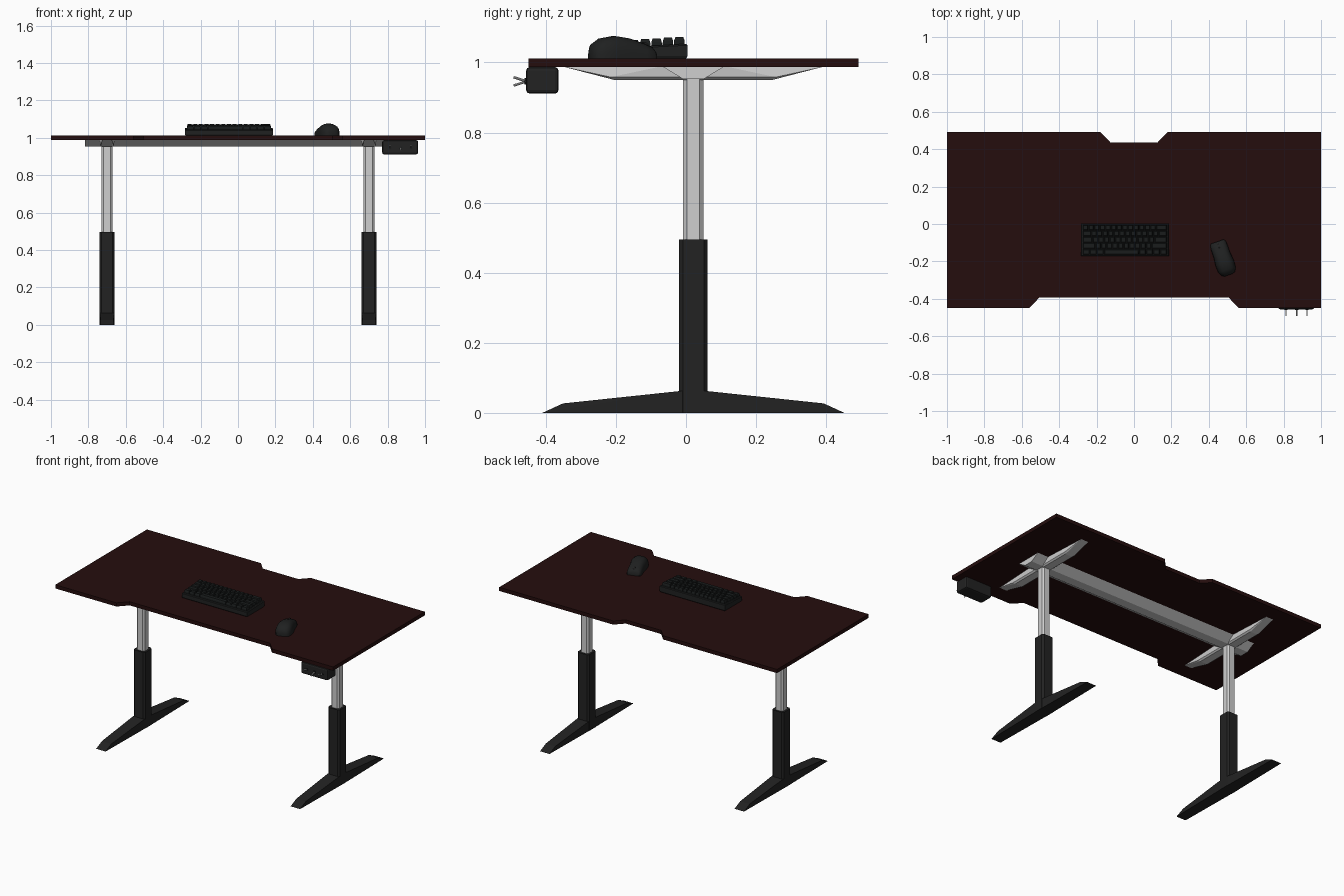
import bpy, bmesh, math
from mathutils import Vector, Matrix

if "Cube" in bpy.data.objects:
    bpy.data.objects.remove(bpy.data.objects["Cube"])


def material(name, r, g, b):
    m = bpy.data.materials.new(name)
    m.diffuse_color = (r, g, b, 1)
    m.use_nodes = True
    m.node_tree.nodes["Principled BSDF"].inputs["Base Color"].default_value = m.diffuse_color
    return m


MAROON = material("dark maroon", 0.018, 0.004, 0.004)
BLACK = material("soft black", 0.016, 0.016, 0.016)
SILVER = material("silver", 0.62, 0.62, 0.62)
KEYS = material("key black", 0.010, 0.012, 0.012)
CHARCOAL = material("charcoal", 0.014, 0.015, 0.015)


def finish(name, bm, mat):
    bmesh.ops.recalc_face_normals(bm, faces=bm.faces)
    me = bpy.data.meshes.new(name)
    bm.to_mesh(me)
    bm.free()
    me.materials.append(mat)
    ob = bpy.data.objects.new(name, me)
    bpy.context.collection.objects.link(ob)
    return ob


def hull(name, pts, mat):
    """Convex solid around a set of points, with flat faces merged."""
    bm = bmesh.new()
    for p in pts:
        bm.verts.new(p)
    bmesh.ops.convex_hull(bm, input=bm.verts)
    bmesh.ops.dissolve_limit(bm, angle_limit=0.01, verts=bm.verts, edges=bm.edges)
    return finish(name, bm, mat)


def octagon(cx, cy, h, c, z):
    k = h - c
    return [(cx + sx * a, cy + sy * b, z) for sx in (-1, 1) for sy in (-1, 1)
            for a, b in ((h, k), (k, h))]


def rod(name, a, b, r, mat, sides=10):
    a, b = Vector(a), Vector(b)
    bm = bmesh.new()
    rot = (b - a).to_track_quat('Z', 'Y').to_matrix().to_4x4()
    bmesh.ops.create_cone(bm, cap_ends=True, segments=sides, radius1=r, radius2=r,
                          depth=(b - a).length,
                          matrix=Matrix.Translation((a + b) / 2) @ rot)
    return finish(name, bm, mat)


# Desktop board with a wide front notch and a small back notch
TOP, UNDER, CY = 1.011, 0.987, 0.021
outline = [(-1, -0.45), (-0.56, -0.45), (-0.505, -0.392), (0.505, -0.392), (0.56, -0.45),
           (1, -0.45), (1, 0.492), (0.18, 0.492), (0.127, 0.437), (-0.127, 0.437),
           (-0.18, 0.492), (-1, 0.492)]
bm = bmesh.new()
face = bm.faces.new([bm.verts.new((x, y, UNDER)) for x, y in outline])
ext = bmesh.ops.extrude_face_region(bm, geom=[face])
bmesh.ops.translate(bm, vec=(0, 0, TOP - UNDER),
                    verts=[v for v in ext["geom"] if isinstance(v, bmesh.types.BMVert)])
finish("desktop", bm, MAROON)

# Cross beam, trapezoid in section
hull("cross_beam", [(sx * 0.817, CY + sy * w, z) for sx in (-1, 1) for sy in (-1, 1)
                    for w, z in ((0.086, UNDER), (0.03, 0.953))], SILVER)

# Legs: foot, sleeve, inner column and support arm on each side
foot_profile = [(-0.431, 0, 0.034), (-0.372, 0.027, 0.034), (-0.041, 0.062, 0.04),
                (0.041, 0.062, 0.04), (0.372, 0.027, 0.034), (0.431, 0, 0.034),
                (-0.041, 0, 0.04), (0.041, 0, 0.04)]
for side, sx in (("left", -0.70), ("right", 0.70)):
    hull(side + "_foot", [(sx + s * w, CY + y, z) for y, z, w in foot_profile
                          for s in (-1, 1)], BLACK)
    hull(side + "_leg_sleeve", octagon(sx, CY, 0.041, 0.011, 0.0)
         + octagon(sx, CY, 0.041, 0.011, 0.495), BLACK)
    hull(side + "_leg_column", octagon(sx, CY, 0.029, 0.011, 0.48)
         + octagon(sx, CY, 0.029, 0.011, 0.96), SILVER)
    hull(side + "_support_arm", [(sx + s * w, CY + e * y, z) for s in (-1, 1) for e in (-1, 1)
                                 for y, z, w in ((0.368, UNDER, 0.026), (0.1, UNDER, 0.04),
                                                 (0.235, 0.958, 0.036), (0.225, 0.95, 0.026))],
         SILVER)

# Control box under the front right corner
bm = bmesh.new()
bmesh.ops.create_cube(bm, size=1, matrix=Matrix.Translation((0.867, -0.41, 0.949))
                      @ Matrix.Diagonal((0.192, 0.092, 0.076, 1)))
bmesh.ops.bevel(bm, geom=bm.edges[:], offset=0.01, segments=2, profile=0.5, affect='EDGES')
finish("control_box", bm, BLACK)

# Toggle switches with collars
for i, (x, dz) in enumerate(((0.813, 0.012), (0.870, -0.012), (0.925, 0.012))):
    rod(f"switch_collar_{i + 1}", (x, -0.45, 0.946), (x, -0.461, 0.946), 0.009, CHARCOAL)
    rod(f"switch_lever_{i + 1}", (x, -0.455, 0.946), (x, -0.492, 0.946 + dz), 0.0035, SILVER)

# Keyboard case, sloping down towards the front
X0, X1, Y0, Y1 = -0.284, 0.187, -0.172, 0.004
hull("keyboard_case", [(x, y, z) for s, xe in ((1, X0), (-1, X1)) for x, y, z in (
    (xe + s * 0.004, Y0 + 0.004, TOP), (xe, Y0, 1.018), (xe, Y0, 1.040), (xe + s * 0.004, Y0 + 0.004, 1.044),
    (xe + s * 0.004, Y1 - 0.004, TOP), (xe, Y1, 1.018), (xe, Y1, 1.049),
    (xe + s * 0.004, Y1 - 0.004, 1.053))], CHARCOAL)

# Keycaps: five rows, widths in key units
rows = [[1.25] * 3 + [6.25] + [1.25] * 4,
        [2.25] + [1] * 10 + [2.75],
        [1.75] + [1] * 11 + [2.25],
        [1.5] + [1] * 12 + [1.5],
        [1] * 13 + [2]]
bm = bmesh.new()
unit, pitch = (X1 - X0 - 0.02) / 15, 0.0325
for r, row in enumerate(rows):
    x = X0 + 0.01
    y = Y0 + 0.023 + r * pitch
    for w in row:
        cx, hw = x + w * unit / 2, w * unit / 2
        x += w * unit
        rings = []
        for inset, z in ((0.0012, 1.042 + r * 0.0022), (0.0015, 1.054 + r * 0.0022),
                         (0.0050, 1.064 + r * 0.0022)):
            a, b = hw - inset, pitch / 2 - inset
            rings.append([bm.verts.new((cx + i * a, y + j * b, z))
                          for i, j in ((-1, -1), (1, -1), (1, 1), (-1, 1))])
        for lo, hi in zip(rings, rings[1:]):
            for k in range(4):
                bm.faces.new((lo[k], lo[(k + 1) % 4], hi[(k + 1) % 4], hi[k]))
        bm.faces.new(rings[-1])
        bm.faces.new(rings[0][::-1])
finish("keycaps", bm, KEYS)

# Mouse body: arched sections lofted from the palm end to the buttons
place = Matrix.Translation((0.476, -0.183, TOP)) @ Matrix.Rotation(math.radians(19), 4, 'Z')
sections = [(-0.095, 0.022, 0.022), (-0.088, 0.038, 0.042), (-0.065, 0.049, 0.058),
            (-0.025, 0.051, 0.065), (0.02, 0.046, 0.058), (0.06, 0.046, 0.044),
            (0.085, 0.043, 0.034), (0.094, 0.036, 0.022)]
bm = bmesh.new()
N, rings = 14, []
for y, w, h in sections:
    ring = []
    for i in range(N + 1):
        a = math.pi * i / N
        c, s = math.cos(a), math.sin(a)
        ring.append(bm.verts.new(place @ Vector((math.copysign(abs(c) ** 0.7, c) * w, y,
                                                 max(s, 0) ** 0.75 * h))))
    rings.append(ring)
for lo, hi in zip(rings, rings[1:]):
    for i in range(N + 1):
        j = (i + 1) % (N + 1)
        bm.faces.new((lo[i], lo[j], hi[j], hi[i]))
bm.faces.new(rings[0])
bm.faces.new(rings[-1])
mouse = finish("mouse_body", bm, CHARCOAL)
bpy.context.view_layer.objects.active = mouse
mouse.select_set(True)
bpy.ops.object.shade_smooth_by_angle(angle=math.radians(45))

# Scroll wheel
rod("scroll_wheel", place @ Vector((-0.005, 0.066, 0.033)),
    place @ Vector((0.005, 0.066, 0.033)), 0.014, BLACK, 16)
